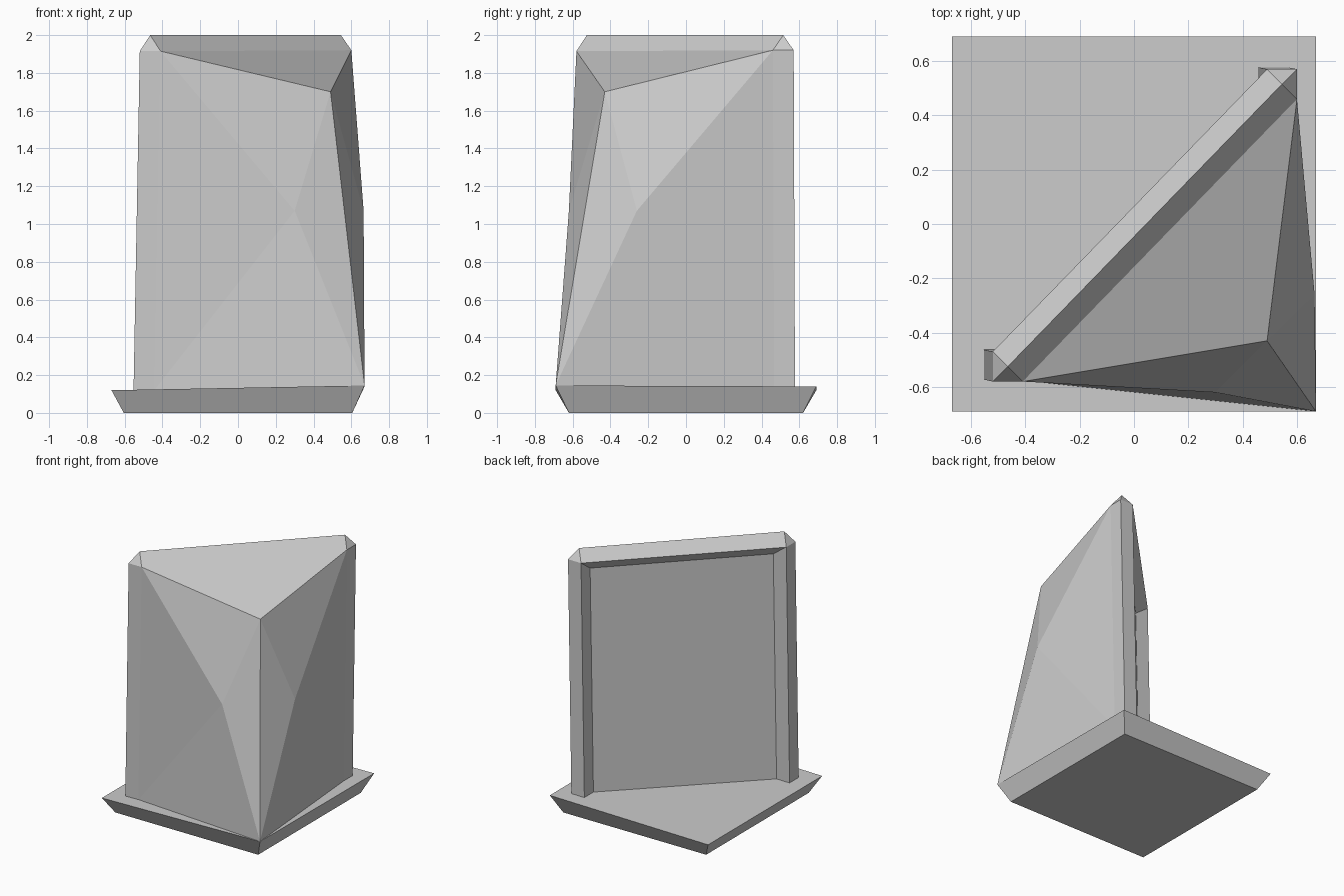
import bpy, bmesh

if "Cube" in bpy.data.objects:
    bpy.data.objects.remove(bpy.data.objects["Cube"])


def make_part(name, points, faces):
    """Create a flat-shaded object from a few points and faces."""
    bm = bmesh.new()
    verts = [bm.verts.new(p) for p in points]
    for f in faces:
        bm.faces.new([verts[i] for i in f])
    if len(faces) > 1:
        bmesh.ops.recalc_face_normals(bm, faces=bm.faces)
    mesh = bpy.data.meshes.new(name)
    bm.to_mesh(mesh)
    bm.free()
    obj = bpy.data.objects.new(name, mesh)
    bpy.context.collection.objects.link(obj)
    return obj


# base: slab flaring outwards, its top tilting slightly down to the left
corners = [(-1, -1), (1, -1), (1, 1), (-1, 1)]
top_z = [0.12, 0.145, 0.14, 0.12]
base = [(0.605 * x, 0.62 * y, 0) for x, y in corners]
base += [(0.67 * x, 0.69 * y, z) for (x, y), z in zip(corners, top_z)]
sides = [(i, (i + 1) % 4, (i + 1) % 4 + 4, i + 4) for i in range(4)]
make_part("base", base, [(3, 2, 1, 0), (4, 5, 6, 7)] + sides)

# frame: two square posts set cornerwise, joined by a mitred top beam
LEAN = (-0.033, 0.007)   # offset of the post feet from their tops
W = 0.11                 # side of the square section


def post(x, y, side, z_top, z_foot):
    """Section order: outer, front, inner, back; feet first, then tops, then ridge."""
    w = W * side
    section = [(x, y), (x, y + w), (x + w, y + w), (x + w, y)]
    if side < 0:         # the right post has front and back swapped
        section = [section[i] for i in (0, 3, 2, 1)]
    feet = [(px + LEAN[0], py + LEAN[1], z_foot) for px, py in section]
    tops = [(px, py, z_top - (0.08 if i == 2 else 0))
            for i, (px, py) in enumerate(section)]
    return feet + tops + [(x + w / 2, y + w / 2, 2.0)]


left = post(-0.52, -0.58, 1, 1.915, 0.12)
right = post(0.60, 0.57, -1, 1.92, 0.135)
faces = []
for o in (0, 9):
    faces += [tuple(i + o for i in f) for f in sides]
    faces += [(o + 3, o + 2, o + 1, o), (o + 4, o + 5, o + 8), (o + 4, o + 8, o + 7)]
beam = [8, 5, 6, 7]      # ridge, front, inner, back
for a, b in zip(beam, beam[1:] + beam[:1]):
    faces.append((a, b, b + 9, a + 9))
make_part("frame", left + right, faces)

# screen: recessed panel between the inner edges of the frame
screen = make_part("screen", [left[2], left[6], right[6], right[2]], [(0, 1, 2, 3)])
solid = screen.modifiers.new("thickness", 'SOLIDIFY')
solid.thickness = 0.04
# keep the visible face in place and thicken towards the rear
solid.offset = -1 if screen.data.polygons[0].normal.y > 0 else 1

# rear housing: three-sided body with a slightly folded facet on each flank
housing = [
    left[7], left[3],                          # 0, 1 left edge top and foot
    right[7], right[3],                        # 2, 3 right edge top and foot
    (0.49, -0.43, 1.70), (0.67, -0.69, 0.145),  # 4, 5 rear edge
    (0.30, -0.62, 1.07), (0.665, -0.26, 1.07),  # 6, 7 flank fold points
]
faces = [(0, 2, 4), (1, 5, 3), (0, 1, 3, 2)]
for top, foot, fold in ((0, 1, 6), (2, 3, 7)):
    loop = [top, foot, 5, 4]
    faces += [(a, b, fold) for a, b in zip(loop, loop[1:] + loop[:1])]
make_part("rear_housing", housing, faces)
